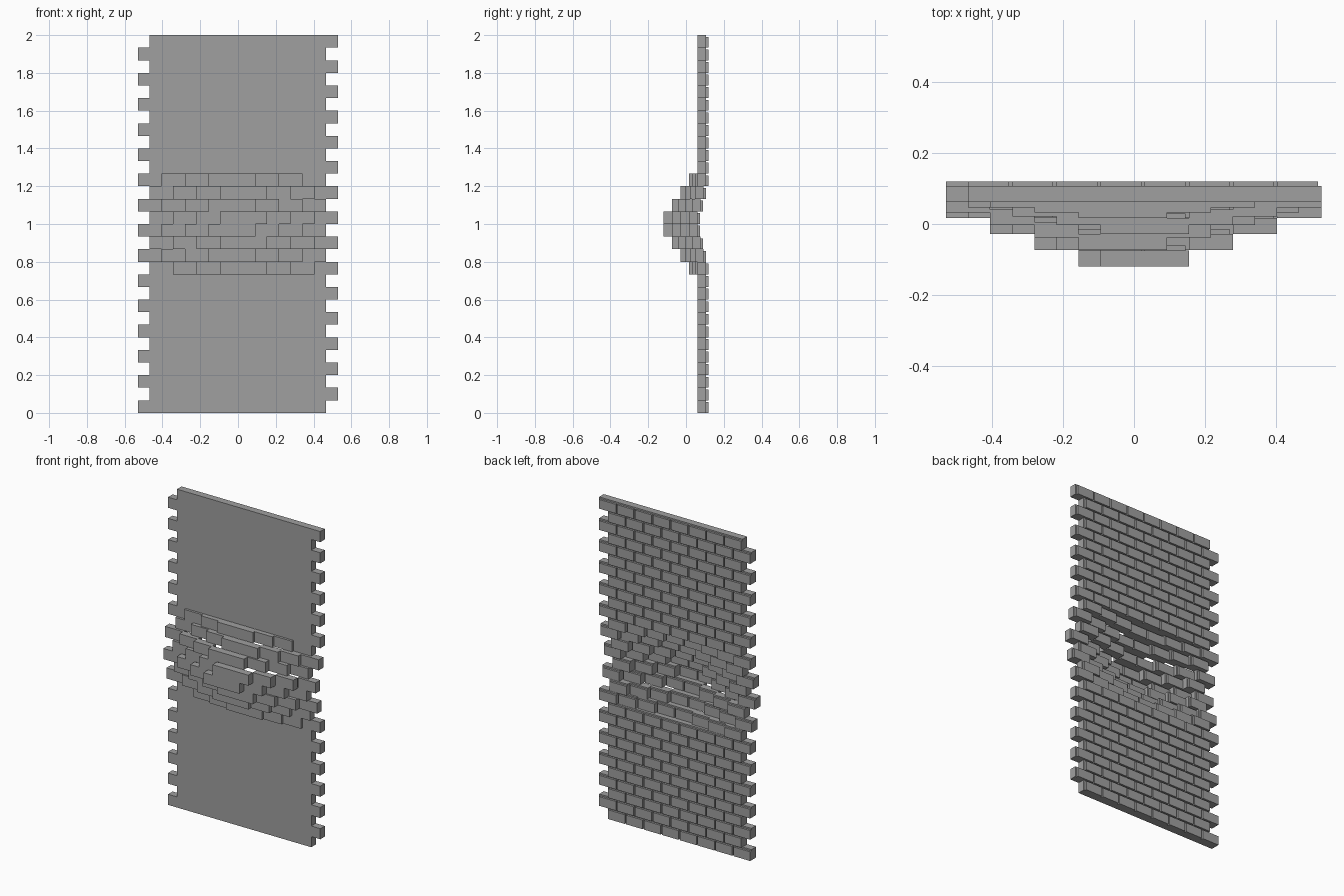
import bpy
import bmesh
from mathutils import Matrix, Vector

# Remove the default cube
cube = bpy.data.objects.get("Cube")
if cube:
    bpy.data.objects.remove(cube, do_unlink=True)

COURSES, BRICKS = 30, 8
HEIGHT = 2 / COURSES          # course height
LENGTH = 0.1245               # brick length
FRONT, MORTAR, BACK = 0.062, 0.107, 0.12
JOINT = 0.009                 # joint width on the raised brick faces
STEP = 0.0453                 # bulge depth step
FIRST, LAST = 11, 18          # bulging courses

grey = bpy.data.materials.new("brick_grey")
grey.use_nodes = True
colour = (0.35, 0.35, 0.35, 1)
grey.diffuse_color = colour
grey.node_tree.nodes["Principled BSDF"].inputs["Base Color"].default_value = colour


def add_box(bm, low, high):
    low, high = Vector(low), Vector(high)
    matrix = Matrix.Translation((low + high) / 2) @ Matrix.Diagonal((*(high - low), 1))
    bmesh.ops.create_cube(bm, size=1, matrix=matrix)


def bulge(course, brick):
    """Forward shift of a brick, greatest in the middle of the bulge."""
    if not FIRST <= course <= LAST:
        return 0
    level = min(course - FIRST, LAST - course)
    near = min(brick, BRICKS - 1 - brick) / 3
    end, peak = level * STEP / 3, (level + 1) * STEP
    return end + (peak - end) * near


def add_course(bm, course):
    z = course * HEIGHT
    left = -0.53 + (course % 2) * LENGTH / 2
    start = 0
    for brick in range(BRICKS):
        shift = bulge(course, brick)
        x = left + brick * LENGTH
        # Raised brick face on the back
        add_box(bm, (x, MORTAR - shift, z),
                (x + LENGTH - JOINT, BACK - shift, z + HEIGHT - JOINT))
        # Solid body for each run of bricks at the same depth
        if brick == BRICKS - 1 or abs(bulge(course, brick + 1) - shift) > 1e-6:
            add_box(bm, (left + start * LENGTH, FRONT - shift, z),
                    (x + LENGTH, MORTAR - shift, z + HEIGHT))
            start = brick + 1


def make_wall(name, courses):
    bm = bmesh.new()
    for course in courses:
        add_course(bm, course)
    mesh = bpy.data.meshes.new(name)
    bm.to_mesh(mesh)
    bm.free()
    mesh.materials.append(grey)
    bpy.context.collection.objects.link(bpy.data.objects.new(name, mesh))


make_wall("lower_wall", range(FIRST))
make_wall("bulging_bricks", range(FIRST, LAST + 1))
make_wall("upper_wall", range(LAST + 1, COURSES))
